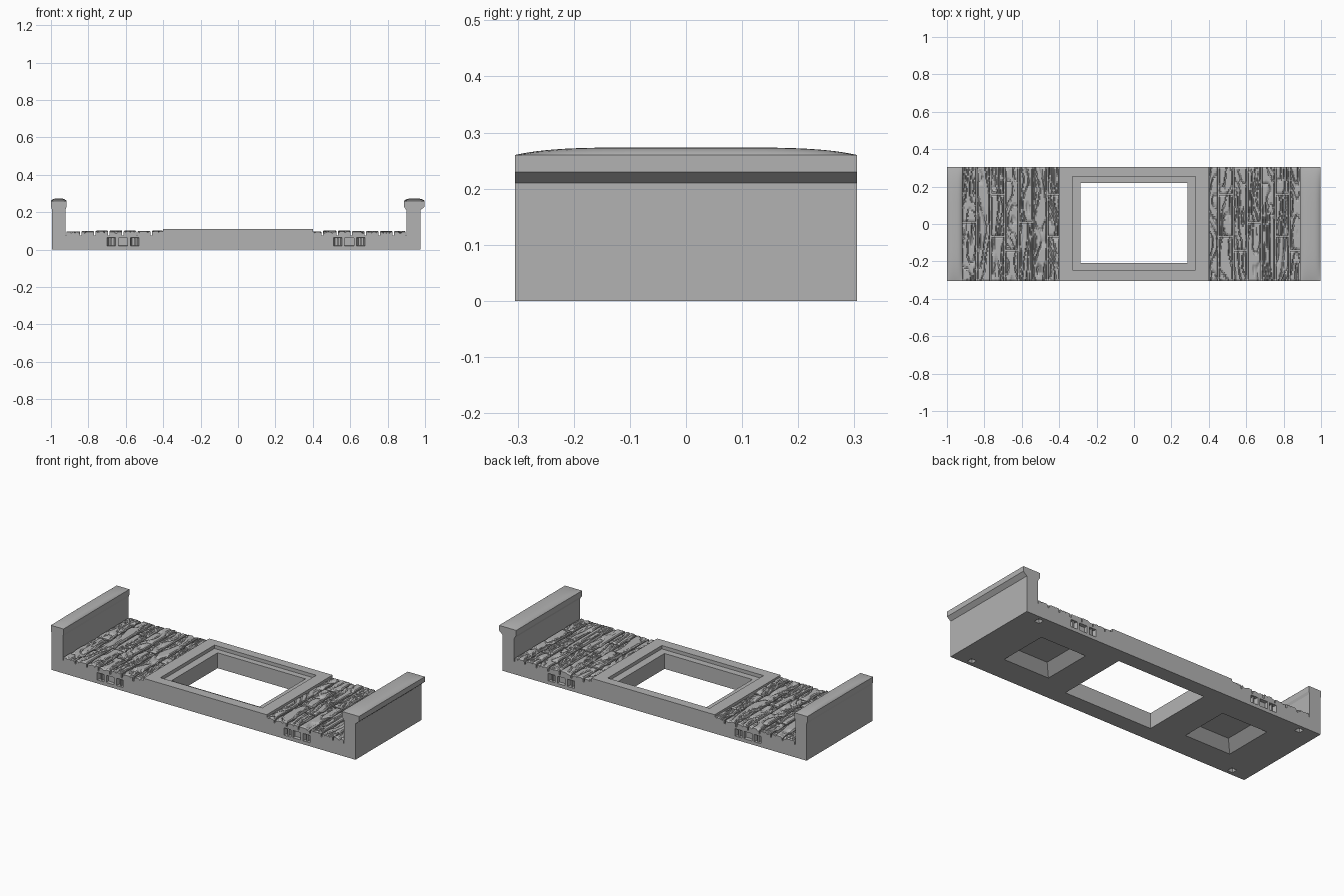
import bpy, bmesh, math, random
from mathutils import Vector, noise

if "Cube" in bpy.data.objects:
    bpy.data.objects.remove(bpy.data.objects["Cube"], do_unlink=True)
random.seed(4)

stone = bpy.data.materials.new("grey")
stone.use_nodes = True
stone.diffuse_color = (0.45, 0.45, 0.45, 1)
stone.node_tree.nodes["Principled BSDF"].inputs["Base Color"].default_value = (0.45, 0.45, 0.45, 1)

HALF = 0.305    # half depth of the whole piece
DECK = 0.075    # floor under the planks
PLANK = 0.1     # top of the planks


def finish(name, bm):
    bmesh.ops.recalc_face_normals(bm, faces=bm.faces)
    mesh = bpy.data.meshes.new(name)
    bm.to_mesh(mesh)
    bm.free()
    mesh.materials.append(stone)
    obj = bpy.data.objects.new(name, mesh)
    bpy.context.collection.objects.link(obj)
    return obj


def add_frustum(bm, start, start_half, end, end_half, axis):
    """Closed block between two rectangles set across the given axis."""
    u, v = [i for i in range(3) if i != axis]
    loops = []
    for center, half in ((start, start_half), (end, end_half)):
        loop = []
        for su, sv in ((-1, -1), (1, -1), (1, 1), (-1, 1)):
            p = list(center)
            p[u] += su * half[0]
            p[v] += sv * half[1]
            loop.append(bm.verts.new(p))
        loops.append(loop)
    a, b = loops
    bm.faces.new(a)
    bm.faces.new(b[::-1])
    for i in range(4):
        j = (i + 1) % 4
        bm.faces.new((a[j], a[i], b[i], b[j]))


def cut(target, bm):
    """Subtract the blocks in bm from the target."""
    cutter = finish("cutter", bm)
    cutter.hide_render = True
    mod = target.modifiers.new("cut", 'BOOLEAN')
    mod.operation = 'DIFFERENCE'
    mod.solver = 'EXACT'
    mod.object = cutter
    bpy.context.view_layer.objects.active = target
    bpy.ops.object.modifier_apply(modifier=mod.name)
    bpy.data.objects.remove(cutter, do_unlink=True)


# Body: floor, raised middle and both parapets as one side profile
profile = [(-0.995, 0), (0.975, 0), (0.975, 0.21), (0.998, 0.23), (0.998, 0.26),
           (0.887, 0.26), (0.887, 0.23), (0.9, 0.21), (0.9, DECK), (0.4, DECK),
           (0.4, 0.11), (-0.4, 0.11), (-0.4, DECK), (-0.922, DECK), (-0.922, 0.215),
           (-0.917, 0.23), (-0.917, 0.26), (-1, 0.26), (-1, 0.23), (-0.995, 0.215)]
bm = bmesh.new()
face = bm.faces.new([bm.verts.new((x, -HALF, z)) for x, z in profile])
side = bmesh.ops.extrude_face_region(bm, geom=[face])["geom"]
bmesh.ops.translate(bm, vec=(0, 2 * HALF, 0),
                    verts=[g for g in side if isinstance(g, bmesh.types.BMVert)])
body = finish("bridge_body", bm)

# Ledge around the opening, then the opening itself
bm = bmesh.new()
add_frustum(bm, (0, 0.003, 0.09), (0.33, 0.25), (0, 0.003, 0.2), (0.33, 0.25), 2)
cut(body, bm)
bm = bmesh.new()
add_frustum(bm, (0, 0.005, -0.1), (0.285, 0.213), (0, 0.005, 0.2), (0.285, 0.213), 2)
cut(body, bm)

# Underside hollows, corner holes and side sockets
bm = bmesh.new()
for s in (-1, 1):
    x = 0.608 * s - 0.01
    add_frustum(bm, (x, 0, -0.01), (0.159, 0.159), (x, 0, 0.05), (0.095, 0.095), 2)
    for t in (-1, 1):
        corner = 0.873 * s - 0.01
        add_frustum(bm, (corner, 0.268 * t, -0.01), (0.018, 0.018),
                    (corner, 0.268 * t, 0.02), (0.014, 0.014), 2)
        for k in (-1, 0, 1):
            px = 0.605 * s - 0.01 + 0.062 * k
            inner = 0.025 if k == 0 else 0.014
            depth = 0.02 if k == 0 else 0.035
            add_frustum(bm, (px, (HALF + 0.01) * t, 0.042), (0.025, 0.022),
                        (px, (HALF - depth) * t, 0.042), (inner, 0.02), 1)
cut(body, bm)

# Slim bars standing in the outer sockets
bm = bmesh.new()
for s in (-1, 1):
    for t in (-1, 1):
        for k in (-1, 1):
            px = 0.605 * s - 0.01 + 0.062 * k
            add_frustum(bm, (px, (HALF - 0.04) * t, 0.042), (0.004, 0.022),
                        (px, (HALF - 0.008) * t, 0.042), (0.004, 0.022), 1)
finish("socket_bars", bm)


# Rounded crowns on the parapets
def crown(name, x0, x1):
    bm = bmesh.new()
    bmesh.ops.create_grid(bm, x_segments=12, y_segments=32, size=1)
    for v in bm.verts:
        # crowd the rows toward the rim, where the curve is tightest
        a, b = (math.sin(c * math.pi / 2) for c in v.co.xy)
        v.co = ((x0 + x1) / 2 + a * (x1 - x0) / 2, b * HALF,
                0.26 + 0.0135 * (1 - abs(a) ** 4) * (1 - abs(b) ** 5))
    obj = finish(name, bm)
    if obj.data.polygons[0].normal.z < 0:
        obj.data.flip_normals()
    bpy.ops.object.select_all(action='DESELECT')
    obj.select_set(True)
    bpy.context.view_layer.objects.active = obj
    bpy.ops.object.shade_smooth_by_angle(angle=math.radians(40))


crown("left_parapet_crown", 0.887, 0.998)
crown("right_parapet_crown", -1, -0.917)


# Wooden boards with carved, wandering grain
def grain(x, y, seed):
    n = noise.noise(Vector((x * 17, y * 4.5, seed))) * 3.2 + x * 26
    wave = abs((n % 1) - 0.5) * 2
    return -0.009 * max(0, 1 - wave / 0.35)


def add_board(bm, x0, x1, y0, y1):
    seed = random.uniform(0, 50)
    top = PLANK + random.uniform(-0.003, 0.003)
    nx, ny = 16, max(4, round((y1 - y0) / 0.011))
    grid = bmesh.ops.create_grid(bm, x_segments=nx, y_segments=ny, size=1)["verts"]
    for v in grid:
        a, b = v.co.xy
        x = (x0 + x1) / 2 + a * (x1 - x0) / 2
        y = (y0 + y1) / 2 + b * (y1 - y0) / 2
        rim = 0.004 if max(abs(a), abs(b)) > 0.99 else 0
        v.co = (x, y, top - rim + grain(x, y, seed))
    edges = [e for e in {e for v in grid for e in v.link_edges} if e.is_boundary]
    skirt = bmesh.ops.extrude_edge_only(bm, edges=edges)["geom"]
    for g in skirt:
        if isinstance(g, bmesh.types.BMVert):
            g.co.z = DECK - 0.005


def planks(name, seams, joints):
    bm = bmesh.new()
    gap = 0.004
    for i, (x0, x1) in enumerate(zip(seams, seams[1:])):
        stops = [-HALF] + joints[i % len(joints)] + [HALF]
        for y0, y1 in zip(stops, stops[1:]):
            add_board(bm, x0 + gap, x1 - gap,
                      y0 + gap * (y0 > -HALF), y1 - gap * (y1 < HALF))
    finish(name, bm)


JOINTS = [[0.01], [], [-0.065, 0.16], [-0.14]]
planks("right_planks", [-0.922, -0.84, -0.765, -0.69, -0.615, -0.54, -0.465, -0.396], JOINTS)
planks("left_planks", [0.396, 0.45, 0.53, 0.605, 0.68, 0.755, 0.83, 0.9],
       JOINTS[1:] + JOINTS[:1])
